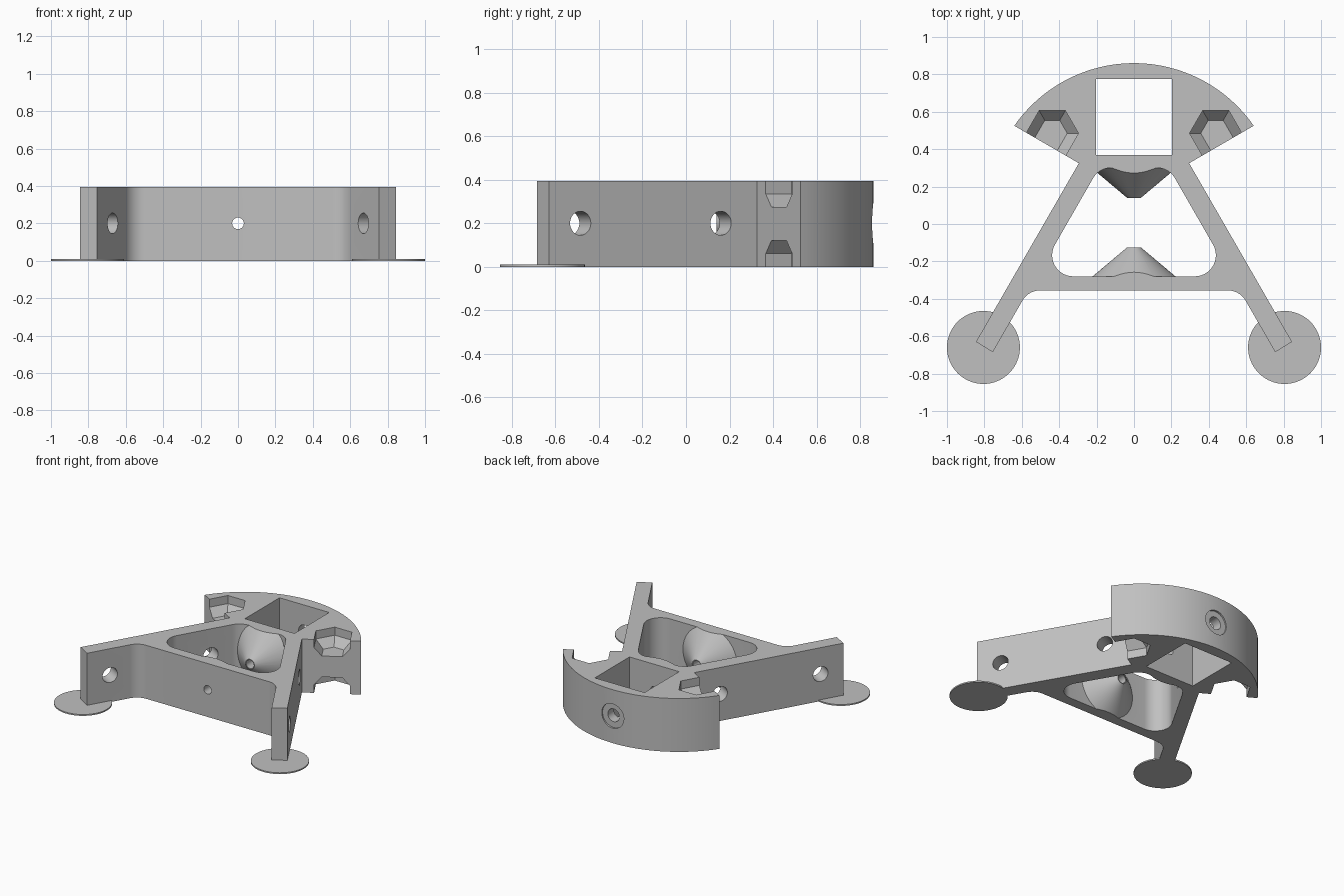
import bpy, bmesh, math
from mathutils import Vector

if "Cube" in bpy.data.objects:
    bpy.data.objects.remove(bpy.data.objects["Cube"])

H = 0.395          # body height
MID = 0.2          # height of all bores

grey = bpy.data.materials.new("light_grey")
grey.diffuse_color = (0.53, 0.53, 0.53, 1)
grey.use_nodes = True
grey.node_tree.nodes["Principled BSDF"].inputs["Base Color"].default_value = grey.diffuse_color


def finish(bm, name):
    bmesh.ops.recalc_face_normals(bm, faces=bm.faces)
    me = bpy.data.meshes.new(name)
    bm.to_mesh(me)
    bm.free()
    ob = bpy.data.objects.new(name, me)
    bpy.context.collection.objects.link(ob)
    me.materials.append(grey)
    return ob


def loft(name, sections):
    """Solid through matching point loops, each given as (points, z)."""
    bm = bmesh.new()
    rings = [[bm.verts.new((x, y, z)) for x, y in pts] for pts, z in sections]
    n = len(rings[0])
    for a, b in zip(rings, rings[1:]):
        for i in range(n):
            j = (i + 1) % n
            bm.faces.new((a[i], a[j], b[j], b[i]))
    bm.faces.new(rings[0])
    bm.faces.new(rings[-1])
    return finish(bm, name)


def rod(name, start, end, r1, r2, sides=48):
    start, end = Vector(start), Vector(end)
    d = end - start
    bm = bmesh.new()
    bmesh.ops.create_cone(bm, cap_ends=True, segments=sides, radius1=r1,
                          radius2=r2, depth=d.length)
    bm.transform(d.to_track_quat('Z', 'Y').to_matrix().to_4x4())
    bmesh.ops.translate(bm, verts=bm.verts, vec=(start + end) / 2)
    return finish(bm, name)


def cut(ob, cutter):
    mod = ob.modifiers.new("cut", 'BOOLEAN')
    mod.operation, mod.solver, mod.object = 'DIFFERENCE', 'EXACT', cutter
    bpy.context.view_layer.update()
    dg = bpy.context.evaluated_depsgraph_get()
    me = bpy.data.meshes.new_from_object(ob.evaluated_get(dg))
    ob.modifiers.clear()
    ob.data = me
    bpy.data.objects.remove(cutter)


def rounded(points, steps=12):
    """Replace every (x, y, radius) corner by an arc."""
    out = []
    for i, (x, y, r) in enumerate(points):
        p = Vector((x, y))
        if r == 0:
            out.append((x, y))
            continue
        a = (Vector(points[i - 1][:2]) - p).normalized()
        b = (Vector(points[(i + 1) % len(points)][:2]) - p).normalized()
        half = a.angle(b) / 2
        c = p + (a + b).normalized() * r / math.sin(half)
        t1 = p + a * r / math.tan(half) - c
        t2 = p + b * r / math.tan(half) - c
        sweep = t1.angle_signed(t2)      # clockwise positive
        for k in range(steps + 1):
            ang = -sweep * k / steps
            out.append((c.x + t1.x * math.cos(ang) - t1.y * math.sin(ang),
                        c.y + t1.x * math.sin(ang) + t1.y * math.cos(ang)))
    return out


# Body outline: curved back, two splayed legs, front crossbar
R, CY = 0.779, 0.081
a0 = math.asin(0.64 / R)
arc = [(R * math.sin(a0 * k / 24), CY + R * math.cos(a0 * k / 24), 0)
       for k in range(-24, 25)]
right = [(0.295, 0.325, 0), (0.845, -0.63, 0), (0.755, -0.685, 0), (0.565, -0.355, 0.11)]
left = [(-x, y, r) for x, y, r in reversed(right)]
body = loft("frame_body", [(rounded(arc + right + left), 0), (rounded(arc + right + left), H)])

# Central opening, leaving two cones standing on its front and back walls
tri = rounded([(0.187, 0.30, 0.11), (0.52, -0.28, 0.113),
               (-0.52, -0.28, 0.113), (-0.187, 0.30, 0.11)])
opening = loft("opening_cutter", [(tri, -0.1), (tri, H + 0.1)])
cut(opening, rod("front_cone", (0, -0.32, MID), (0, -0.125, MID), 0.269, 0.037, 64))
cut(opening, rod("back_cone", (0, 0.34, MID), (0, 0.14, MID), 0.275, 0.037, 64))
cut(body, opening)

# Square shaft
s = 0.203
sq = [(-s, 0.37), (s, 0.37), (s, 0.775), (-s, 0.775)]
cut(body, loft("shaft_cutter", [(sq, -0.1), (sq, H + 0.1)]))

# Long bore from front to back, with a wider spot-faced back hole
cut(body, rod("bore_cutter", (0, -0.5, MID), (0, 0.6, MID), 0.031, 0.031))
cut(body, rod("back_hole_cutter", (0, 0.6, MID), (0, 1, MID), 0.047, 0.047))
cut(body, rod("spot_face_cutter", (0, 0.846, MID), (0, 1, MID), 0.09, 0.09))


def slot(r, side):
    """Hexagon opened along one corner direction, mirrored by side."""
    pts = [(r * math.cos(math.radians(a)), r * math.sin(math.radians(a)))
           for a in (0, 60, 120, 180, 300)]
    for i in (3, 4):
        pts[i] = (pts[i][0] - 0.15, pts[i][1] - 0.15 * math.sqrt(3))
    return [(side * (x - 0.437), y + 0.485) for x, y in pts]


for side in (1, -1):
    # Hexagonal pockets above and below, tapering inward
    for base, d in ((H, -1), (0, 1)):
        cut(body, loft("pocket_cutter", [(slot(0.14, side), base - d * 0.1),
                                         (slot(0.14, side), base + d * 0.06),
                                         (slot(0.08, side), base + d * 0.12)]))
    # Cross holes through each leg
    for x, y in ((0.761, -0.485), (0.39, 0.16)):
        dx, dy = 0.866 * 0.16, 0.5 * 0.16
        cut(body, rod("leg_hole_cutter", (side * (x - dx), y - dy, MID),
                      (side * (x + dx), y + dy, MID), 0.055, 0.055))

# Thin round pads under the leg ends
pads = [rod(n, (x, -0.66, 0), (x, -0.66, 0.01), 0.195, 0.195, 64)
        for n, x in (("left_pad", -0.805), ("right_pad", 0.805))]

for ob in [body] + pads:
    bpy.ops.object.select_all(action='DESELECT')
    ob.select_set(True)
    bpy.context.view_layer.objects.active = ob
    bpy.ops.object.shade_smooth_by_angle(angle=math.radians(25))
